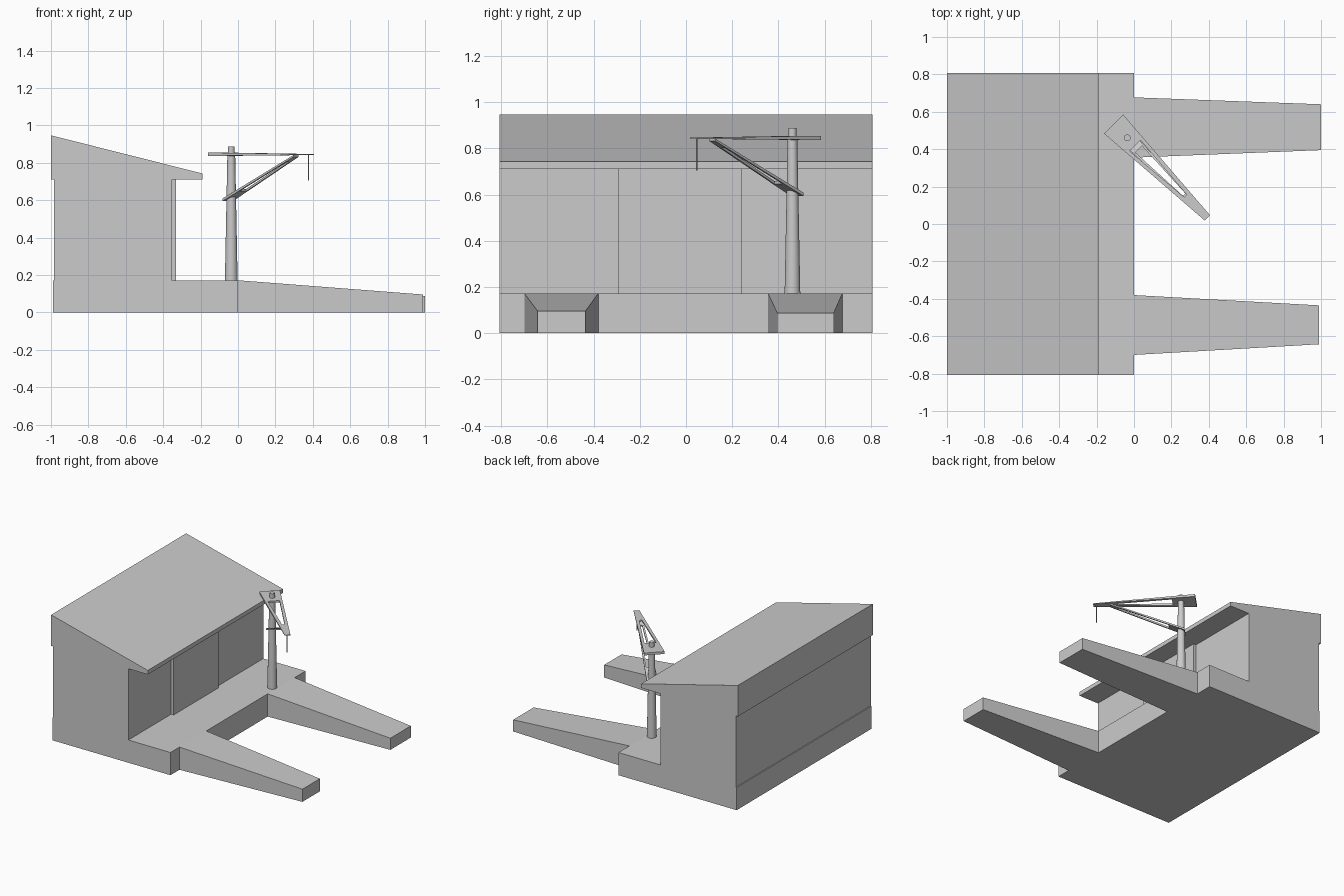
import bpy, math

if "Cube" in bpy.data.objects:
    bpy.data.objects.remove(bpy.data.objects["Cube"])

MAST = (-0.036, 0.461)


def mesh_object(name, verts, faces):
    me = bpy.data.meshes.new(name)
    me.from_pydata(verts, [], faces)
    me.update()
    ob = bpy.data.objects.new(name, me)
    bpy.context.collection.objects.link(ob)
    return ob


def extrude_xz(name, profile, y0, y1):
    """Counter-clockwise x/z profile swept along y."""
    n = len(profile)
    verts = [(x, y, z) for y in (y0, y1) for x, z in profile]
    faces = [tuple(range(n)), tuple(reversed(range(n, 2 * n)))]
    faces += [(i, i + n, (i + 1) % n + n, (i + 1) % n) for i in range(n)]
    return mesh_object(name, verts, faces)


def pier_arm(name, root, tip, length, tip_z):
    """Tapering arm from the platform edge; root and tip are y ranges."""
    verts = []
    for x, (a, b), top in ((0, root, 0.172), (length, tip, tip_z)):
        verts += [(x, a, 0), (x, b, 0), (x, b, top), (x, a, top)]
    faces = [(3, 2, 1, 0), (4, 5, 6, 7)]
    faces += [(i, (i + 1) % 4, (i + 1) % 4 + 4, i + 4) for i in range(4)]
    return mesh_object(name, verts, faces)


def slotted_plate(name, outer, hole, z_bottom, z_top):
    """Tapered plate with a tapered slot. outer/hole: (u0, half0, u1, half1)
    with u measured along the jib from the mast; z ranges at (start, end)."""
    def ring(r):
        u0, h0, u1, h1 = r
        return [(u0, -h0), (u1, -h1), (u1, h1), (u0, h0)]
    pts = ring(outer) + ring(hole)
    verts = []
    for za, zb in (z_bottom, z_top):
        for u, v in pts:
            t = (u - outer[0]) / (outer[2] - outer[0])
            verts.append((u, v, za + (zb - za) * t))
    faces = []
    for i in range(4):
        j = (i + 1) % 4
        faces += [(i + 8, j + 8, j + 12, i + 12), (j, i, i + 4, j + 4),
                  (i, j, j + 8, i + 8), (j + 4, i + 4, i + 12, j + 12)]
    ob = mesh_object(name, verts, faces)
    ob.location = (MAST[0], MAST[1], 0)
    ob.rotation_euler.z = math.radians(-45)
    return ob


def cylinder(name, x, y, z0, z1, r0, r1, sides):
    bpy.ops.mesh.primitive_cone_add(vertices=sides, radius1=r0, radius2=r1, depth=z1 - z0,
                                    location=(x, y, (z0 + z1) / 2))
    ob = bpy.context.object
    ob.name = name
    bpy.ops.object.shade_smooth_by_angle()
    return ob


# Platform, shed and overhanging sloped roof as one continuous profile
extrude_xz("boathouse", [
    (-0.99, 0), (0, 0), (0, 0.172), (-0.353, 0.172), (-0.353, 0.712), (-0.19, 0.712),
    (-0.19, 0.743), (-1.0, 0.947), (-1.0, 0.712), (-0.983, 0.712), (-0.983, 0.172),
    (-0.99, 0.172)], -0.808, 0.808)

# Sliding door standing proud of the front wall
extrude_xz("sliding_door", [(-0.36, 0.172), (-0.332, 0.172), (-0.332, 0.712), (-0.36, 0.712)],
           -0.295, 0.243)

# Two pier arms
pier_arm("pier_arm_near", (-0.70, -0.38), (-0.643, -0.435), 0.99, 0.096)
pier_arm("pier_arm_far", (0.355, 0.677), (0.395, 0.64), 1.0, 0.088)

# Crane mast with pivot pin
cylinder("crane_mast", *MAST, 0.17, 0.84, 0.034, 0.021, 24)
cylinder("pivot_pin", *MAST, 0.835, 0.888, 0.018, 0.018, 24)

# Jib on top and diagonal brace beneath it
slotted_plate("crane_jib", (-0.103, 0.072, 0.606, 0.02), (0.06, 0.041, 0.44, 0.009),
              (0.837, 0.842), (0.855, 0.847))
slotted_plate("crane_brace", (-0.027, 0.04, 0.49, 0.019), (0.085, 0.025, 0.43, 0.009),
              (0.595, 0.832), (0.609, 0.842))

# Hanging cable near the jib tip
cylinder("crane_cable", 0.377, 0.046, 0.705, 0.845, 0.003, 0.003, 8)
